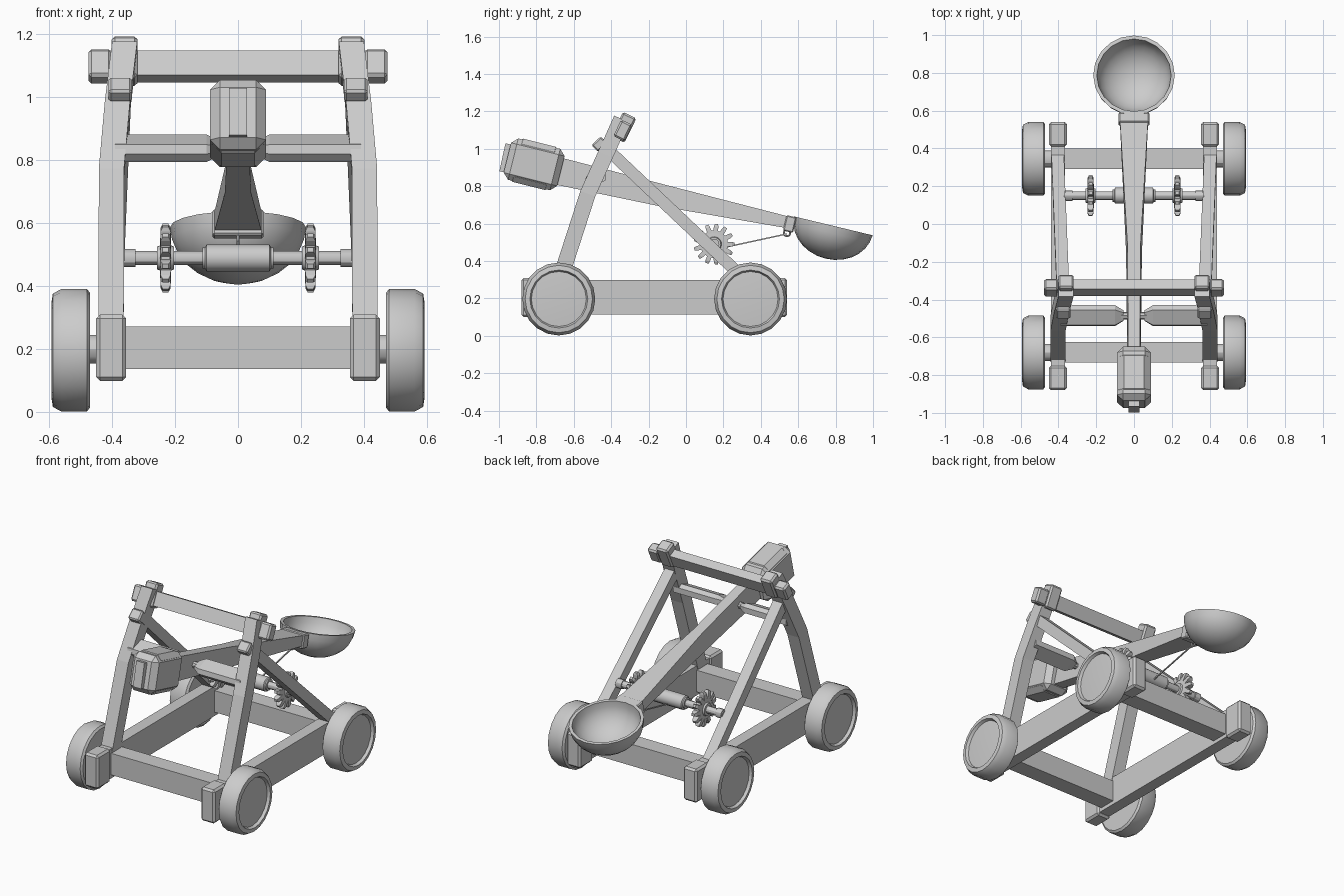
import bpy, bmesh
from math import sin, cos, pi, radians
from mathutils import Matrix, Vector

if "Cube" in bpy.data.objects:
    bpy.data.objects.remove(bpy.data.objects["Cube"])


def finish(name, bm, mirror="", bevel=0, smooth=False):
    bmesh.ops.recalc_face_normals(bm, faces=bm.faces)
    me = bpy.data.meshes.new(name)
    bm.to_mesh(me)
    bm.free()
    ob = bpy.data.objects.new(name, me)
    bpy.context.collection.objects.link(ob)
    if bevel:
        b = ob.modifiers.new("bevel", "BEVEL")
        b.width, b.segments = bevel, 1
    if mirror:
        m = ob.modifiers.new("mirror", "MIRROR")
        m.use_axis = ["X" in mirror, "Y" in mirror, False]
    if smooth:
        bpy.ops.object.select_all(action="DESELECT")
        ob.select_set(True)
        bpy.context.view_layer.objects.active = ob
        bpy.ops.object.shade_smooth_by_angle(angle=radians(30))
    return ob


def box(name, size, at, tilt=0, **kw):
    bm = bmesh.new()
    bmesh.ops.create_cube(bm, size=1, matrix=Matrix.Translation(at)
                          @ Matrix.Rotation(radians(tilt), 4, "X") @ Matrix.Diagonal((*size, 1)))
    return finish(name, bm, **kw)


def loft(name, rings, **kw):
    bm = bmesh.new()
    vs = [[bm.verts.new(p) for p in r] for r in rings]
    n = len(vs[0])
    for a, b in zip(vs, vs[1:]):
        for i in range(n):
            bm.faces.new((a[i], a[(i + 1) % n], b[(i + 1) % n], b[i]))
    bm.faces.new(vs[0])
    bm.faces.new(vs[-1])
    return finish(name, bm, **kw)


def timber(name, path, w, d, **kw):
    # rectangular section swept along a path lying close to the yz plane
    pts = [Vector(p) for p in path]
    rings = []
    for i, p in enumerate(pts):
        t = pts[min(i + 1, len(pts) - 1)] - pts[max(i - 1, 0)]
        s = Vector((0, t.z, -t.y)).normalized() * d / 2
        x = Vector((w / 2, 0, 0))
        rings.append([p - x - s, p + x - s, p + x + s, p - x + s])
    return loft(name, rings, **kw)


def lathe(name, profile, mat, n=16, closed=False, **kw):
    # profile of (radius, height); a radius of 0 is a pole
    bm = bmesh.new()
    rings = []
    for r, h in profile:
        k = 1 if r == 0 else n
        rings.append([bm.verts.new(mat @ Vector((r * cos(2 * pi * i / n), r * sin(2 * pi * i / n), h)))
                      for i in range(k)])
    for a, b in zip(rings, rings[1:]):
        for i in range(n):
            j = (i + 1) % n
            q = [a[i % len(a)], a[j % len(a)], b[j % len(b)], b[i % len(b)]]
            bm.faces.new(list(dict.fromkeys(q)))
    return finish(name, bm, smooth=True, **kw)


def along_x(y, z):
    return Matrix.Translation((0, y, z)) @ Matrix.Rotation(pi / 2, 4, "Y")


# base frame with capped rail ends
box("side_rail", (0.075, 1.36, 0.185), (0.403, -0.17, 0.207), mirror="X")
for tag, y, s in (("front", -0.68, -1), ("rear", 0.345, 1)):
    box(tag + "_rail_cap", (0.095, 0.13, 0.21), (0.403, y + s * (0.135 if s < 0 else 0.13), 0.205),
        bevel=0.012, mirror="X")
    box(tag + "_cross_beam", (0.74, 0.108, 0.135), (0, y, 0.205))
    # wheels and stub axles
    lathe(tag + "_wheel", [(0, .47), (.182, .47), (.195, .48), (.195, .56), (.18, .588), (.155, .592),
                           (.147, .575), (0, .584)], along_x(y, 0.197), 20, mirror="X")
    lathe(tag + "_axle", [(0, .4), (.045, .4), (.045, .48), (0, .48)], along_x(y, 0.2), 12, mirror="X")

# bent front posts, their top caps, and rear braces
timber("front_post", [(.403, -.69, .25), (.402, -.525, .76), (.383, -.43, .97), (.36, -.345, 1.16)],
       0.08, 0.085, mirror="X")
box("post_cap", (0.082, 0.08, 0.145), (0.36, -0.333, 1.115), -26, bevel=0.01, mirror="X")
timber("rear_brace", [(.405, .37, .25), (.372, -.455, 1.03)], 0.066, 0.064, mirror="X")
box("brace_cap", (0.076, 0.068, 0.05), (0.374, -0.463, 1.025), 44, bevel=0.008, mirror="X")

# top beam with thicker ends
box("top_beam", (0.92, 0.055, 0.085), (0, -0.338, 1.098), -26)
box("top_beam_end", (0.075, 0.066, 0.098), (0.438, -0.338, 1.098), -26, bevel=0.01, mirror="X")

# pivot bars with tapered tips on either side of the arm
rings = []
for x, k in ((0.39, 1), (0.1, 1), (0.055, 0.5)):
    ring = []
    for y, z in ((-.055, -.02), (-.03, -.045), (.055, -.01), (.055, .025), (.03, .042), (-.05, .01)):
        ring.append((x, -0.485 + y * k, 0.84 + z * k))
    rings.append(ring)
loft("pivot_bar", rings, mirror="X")
lathe("pivot_pin", [(0, -.08), (.02, -.08), (.02, .08), (0, .08)], along_x(-0.485, 0.84), 8)

# throwing arm: (y top, z top, half width top, y bottom, z bottom, half width bottom)
arm = []
for yt, zt, wt, yb, zb, wb in ((-.965, 1.03, .028, -.998, .88, .028), (-.65, .948, .032, -.68, .805, .036),
                               (-.12, .81, .034, -.15, .695, .042), (.56, .635, .075, .545, .575, .075)):
    arm.append([(-wt, yt, zt), (wt, yt, zt), (wb, yb, zb), (-wb, yb, zb)])
loft("throwing_arm", arm)

# counterweight block
box("counterweight", (0.178, 0.295, 0.228), (0, -0.812, 0.917), -14, bevel=0.032)
box("counterweight_band", (0.166, 0.24, 0.238), (0, -0.812, 0.917), -14, bevel=0.03)

# bowl and its bracket
bowl = [(0, -.18)] + [(.215 * sin(a), -.18 * cos(a)) for a in (i * pi / 14 for i in range(1, 7))]
bowl += [(.216, 0), (.197, 0)]
bowl += [(.197 * sin(a), -.162 * cos(a)) for a in (i * pi / 14 for i in range(6, 0, -1))] + [(0, -.162)]
lathe("bowl", bowl, Matrix.Translation((0, .788, .588)) @ Matrix.Rotation(radians(-13.5), 4, "X"), 20)
box("bowl_bracket", (0.162, 0.055, 0.085), (0, 0.555, 0.598), -13.5, bevel=0.006)

# winch drum and shaft
WY, WZ = 0.15, 0.49
half = [(.034, .113), (.034, .105), (.043, .1)]
lathe("winch_drum", [(0, -.113)] + [(r, -h) for r, h in half] + [(r, h) for r, h in half[::-1]] + [(0, .113)],
      along_x(WY, WZ), 14)
lathe("winch_shaft", [(0, -.37), (.022, -.37), (.022, .37), (0, .37)], along_x(WY, WZ), 12)
lathe("shaft_sleeve", [(0, .325), (.028, .325), (.028, .365), (0, .365)], along_x(WY, WZ), 12, mirror="X")

# toothed hand wheels
lathe("gear_hub", [(0, .203), (.036, .203), (.04, .213), (.074, .216), (.074, .244), (.04, .247),
                   (.036, .257), (0, .257)], along_x(WY, WZ), 24, mirror="X")
for i in range(13):
    a = 2 * pi * i / 13
    rad, tan = Vector((0, cos(a), sin(a))), Vector((0, -sin(a), cos(a)))
    c = Vector((0.23, WY, WZ))
    rings = [[c + rad * r + tan * s * w + Vector((q * t, 0, 0))
              for s, q in ((-1, -1), (1, -1), (1, 1), (-1, 1))]
             for r, w, t in ((.06, .013, .017), (.095, .012, .016), (.109, .008, .009))]
    loft("gear_tooth", rings, mirror="X")

# hook ring and rope
bm = bmesh.new()
R, r = 0.017, 0.005
tor = [[bm.verts.new((r * sin(2 * pi * j / 6), .54 + (R + r * cos(2 * pi * j / 6)) * cos(2 * pi * i / 12),
                      .55 + (R + r * cos(2 * pi * j / 6)) * sin(2 * pi * i / 12))) for j in range(6)]
       for i in range(12)]
for i in range(12):
    for j in range(6):
        k, l = (i + 1) % 12, (j + 1) % 6
        bm.faces.new((tor[i][j], tor[k][j], tor[k][l], tor[i][l]))
finish("hook_ring", bm, smooth=True)
timber("rope", [(0, .17, .465), (0, .54, .545)], 0.007, 0.007)
